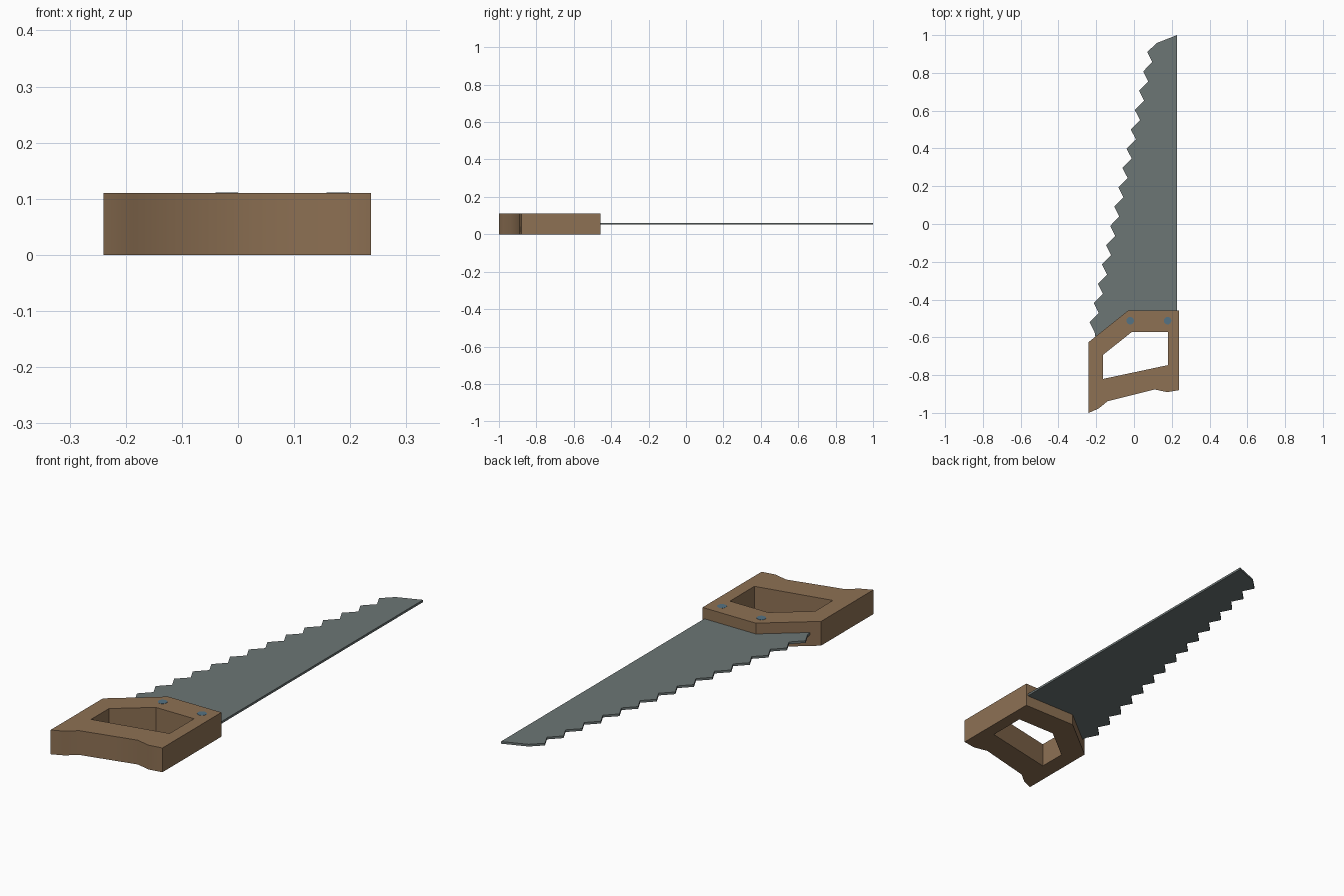
import bpy, bmesh

if "Cube" in bpy.data.objects:
    bpy.data.objects.remove(bpy.data.objects["Cube"])

def material(name, rgb):
    m = bpy.data.materials.new(name)
    m.diffuse_color = (*rgb, 1)
    m.use_nodes = True
    m.node_tree.nodes["Principled BSDF"].inputs["Base Color"].default_value = m.diffuse_color
    return m

wood = material("brown wood", (0.27, 0.165, 0.088))
steel = material("grey steel", (0.15, 0.18, 0.178))
blue_steel = material("blue grey screw", (0.09, 0.17, 0.23))

def plate(name, loops, z0, z1, mat):
    """Fill closed outlines (first outer, others holes) and extrude them upwards."""
    bm = bmesh.new()
    for pts in loops:
        vs = [bm.verts.new((x, y, z0)) for x, y in pts]
        for a, b in zip(vs, vs[1:] + vs[:1]):
            bm.edges.new((a, b))
    bmesh.ops.triangle_fill(bm, edges=bm.edges[:], use_beauty=True)
    top = bmesh.ops.extrude_face_region(bm, geom=bm.faces[:], use_keep_orig=True)["geom"]
    for v in top:
        if isinstance(v, bmesh.types.BMVert):
            v.co.z = z1
    bmesh.ops.recalc_face_normals(bm, faces=bm.faces[:])
    bmesh.ops.dissolve_limit(bm, angle_limit=0.01, verts=bm.verts[:], edges=bm.edges[:])
    me = bpy.data.meshes.new(name)
    bm.to_mesh(me)
    bm.free()
    me.materials.append(mat)
    ob = bpy.data.objects.new(name, me)
    bpy.context.collection.objects.link(ob)
    return ob

# Handle with grip opening
outer = [(-0.24, -0.625), (-0.03, -0.457), (0.237, -0.457), (0.237, -0.88),
         (0.175, -0.89), (0.11, -0.876), (-0.14, -0.938), (-0.187, -0.977), (-0.24, -1.0)]
grip = [(-0.163, -0.692), (-0.012, -0.572), (0.18, -0.572), (0.18, -0.747), (-0.163, -0.82)]
handle = plate("handle", [outer, grip], 0.0, 0.11, wood)
bpy.context.view_layer.objects.active = handle
handle.select_set(True)
bpy.ops.object.shade_smooth_by_angle(angle=0.5)

# Blade: toothed edge stepping down from the tip, tang hidden in the handle
edge = [(0.228, 1.0), (0.12, 0.958)]
for i in range(15):
    x, y = 0.07 - 0.0218 * i, 0.91 - 0.1022 * i
    edge += [(x, y), (x + 0.027, y - 0.053)]
edge += [(-0.2, -0.63), (-0.02, -0.52), (0.228, -0.52)]
plate("blade", [edge], 0.051, 0.061, steel)

# Screws, nearly flush with the top of the handle
for i, x in enumerate((-0.02, 0.178)):
    bpy.ops.mesh.primitive_cylinder_add(vertices=16, radius=0.02, depth=0.02,
                                        location=(x, -0.512, 0.1008))
    screw = bpy.context.object
    screw.name = f"screw_{i + 1}"
    screw.data.materials.append(blue_steel)
